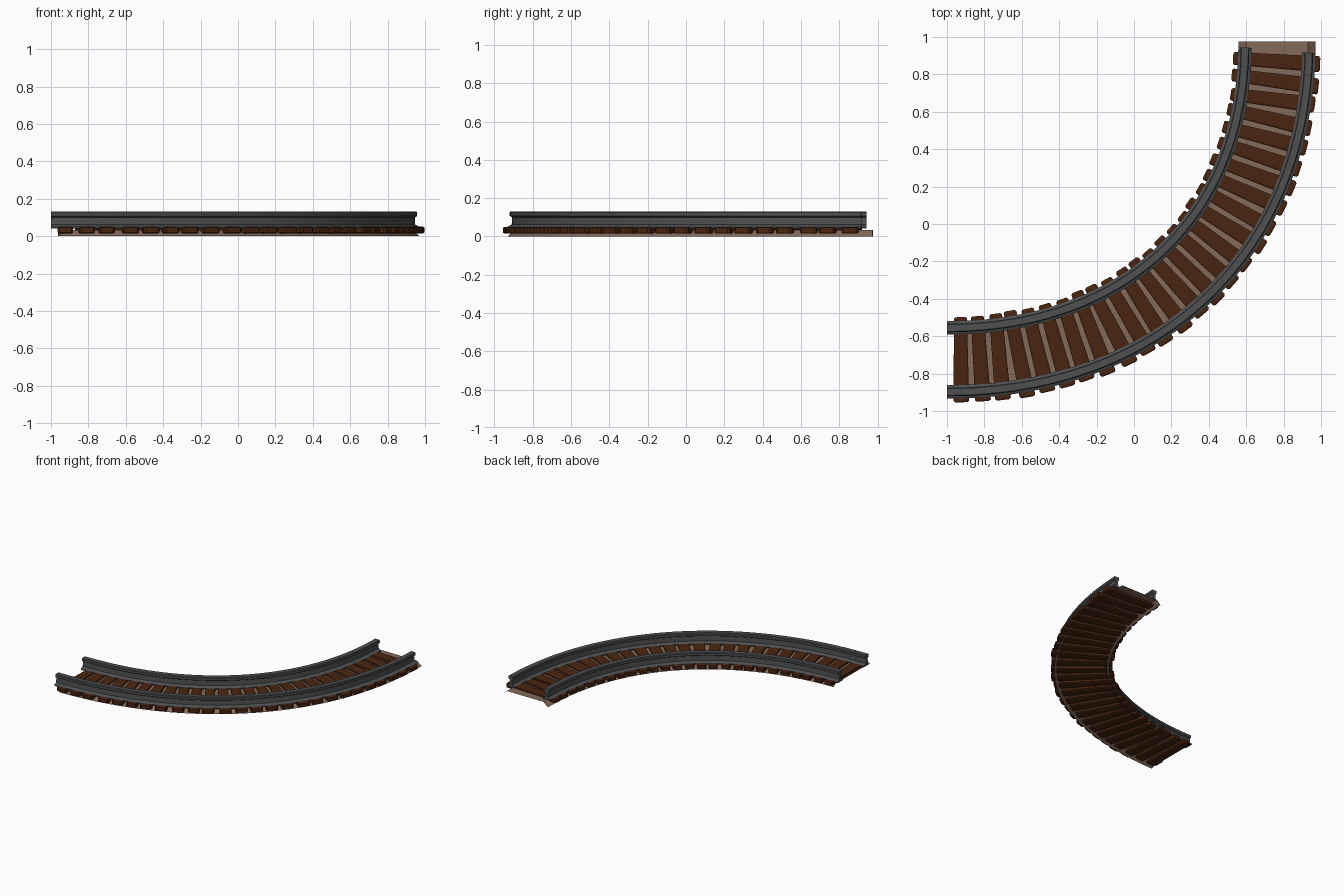
import bpy, bmesh, math, random
from mathutils import Vector
from mathutils.geometry import interpolate_bezier

if "Cube" in bpy.data.objects:
    bpy.data.objects.remove(bpy.data.objects["Cube"])

random.seed(4)


def material(name, rgb):
    m = bpy.data.materials.new(name)
    m.diffuse_color = (*rgb, 1)
    m.use_nodes = True
    m.node_tree.nodes["Principled BSDF"].inputs["Base Color"].default_value = m.diffuse_color
    return m


steel = material("dark steel", (0.075, 0.08, 0.082))
wood = material("dark brown wood", (0.066, 0.018, 0.005))
earth = material("pale brown earth", (0.23, 0.145, 0.10))

# Centre line of the track: a quarter bend
K = 0.60
A, B = Vector((-1, -0.727, 0)), Vector((0.765, 0.975, 0))
line = interpolate_bezier(A, A + Vector((K * 1.765, 0, 0)),
                          B - Vector((0, K * 1.702, 0)), B, 400)
dist = [0.0]
for p, q in zip(line, line[1:]):
    dist.append(dist[-1] + (q - p).length)
LENGTH = dist[-1]


def on_track(s, side, z):
    """Point at distance s along the bend, offset to the outer side, at height z."""
    i = 0
    while i < len(dist) - 2 and dist[i + 1] < s:
        i += 1
    d = (line[i + 1] - line[i]).normalized()
    p = line[i] + d * (s - dist[i])
    return Vector((p.x + d.y * side, p.y - d.x * side, z))


def finish(name, bm, mat):
    me = bpy.data.meshes.new(name)
    bm.to_mesh(me)
    bm.free()
    me.materials.append(mat)
    ob = bpy.data.objects.new(name, me)
    bpy.context.collection.objects.link(ob)
    return ob


def sweep(name, profile, start, end, mat, closed=True, steps=56):
    bm = bmesh.new()
    rings = []
    for k in range(steps + 1):
        s = start + (end - start) * k / steps
        rings.append([bm.verts.new(on_track(s, x, z)) for x, z in profile])
    n = len(profile)
    for a, b in zip(rings, rings[1:]):
        for i in range(n if closed else n - 1):
            j = (i + 1) % n
            bm.faces.new((a[i], a[j], b[j], b[i]))
    if closed:
        bm.faces.new(rings[0][::-1])
        bm.faces.new(rings[-1])
    bmesh.ops.recalc_face_normals(bm, faces=bm.faces)
    return finish(name, bm, mat)


# Rails with foot, web and head
half = [(0.036, 0.042), (0.036, 0.050), (0.012, 0.062), (0.010, 0.100),
        (0.023, 0.108), (0.023, 0.125), (0.018, 0.131)]
section = half + [(-x, z) for x, z in reversed(half)]
for name, off, cut in (("inner_rail", -0.171, 0.035), ("outer_rail", 0.171, 0.055)):
    sweep(name, [(x + off, z) for x, z in section], 0, LENGTH - cut, steel)

# Ballast bed: open sheet with sloping shoulders
bed = sweep("ballast_bed", [(-0.205, 0.0), (-0.165, 0.034), (0.165, 0.034), (0.205, 0.0)],
            0.04, LENGTH, earth, closed=False)
bm = bmesh.new()
bm.from_mesh(bed.data)
if sum(f.normal.z for f in bm.faces) < 0:
    bmesh.ops.reverse_faces(bm, faces=bm.faces)
bm.to_mesh(bed.data)
bm.free()

# Sleepers: bevelled planks that follow the bend
COUNT = 26
for k in range(COUNT):
    s0 = 0.075 + (LENGTH - 0.105 - 0.075) * k / (COUNT - 1)
    bm = bmesh.new()
    bmesh.ops.create_cube(bm, size=1)
    bmesh.ops.bevel(bm, geom=[e for e in bm.edges], offset=0.12, segments=1,
                    affect='EDGES')
    skew = random.uniform(-0.04, 0.04)
    length = 0.465 + random.uniform(-0.012, 0.012)
    for v in bm.verts:
        side = math.copysign(0.5 - (0.5 - abs(v.co.y)) * 0.15, v.co.y) * length
        v.co = on_track(s0 + v.co.x * 0.077 + side * skew, side, 0.0325 + v.co.z * 0.036)
    bmesh.ops.recalc_face_normals(bm, faces=bm.faces)
    finish(f"sleeper_{k + 1}", bm, wood)
